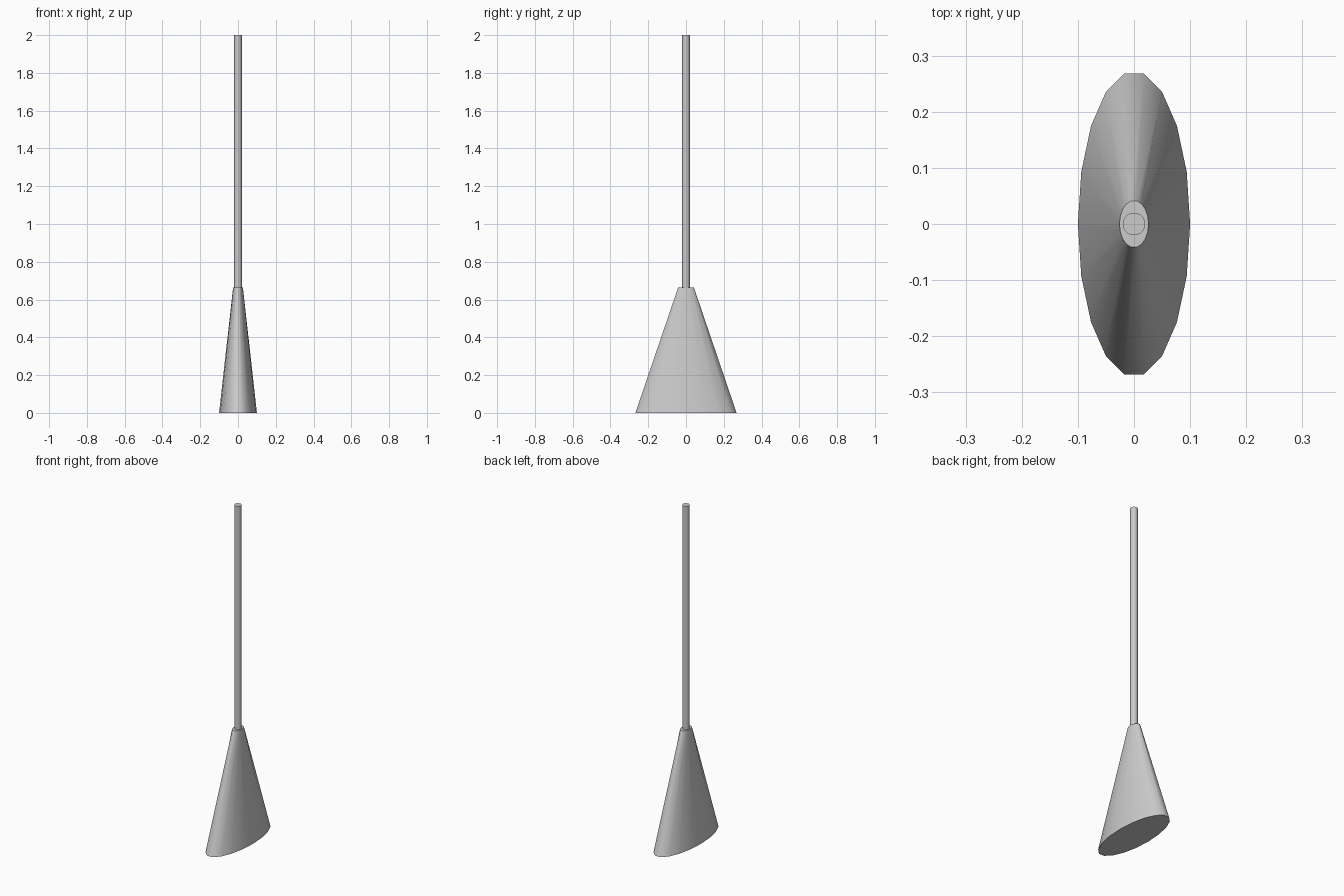
import bpy, math

if "Cube" in bpy.data.objects:
    bpy.data.objects.remove(bpy.data.objects["Cube"])


def frustum(name, sides, bottom, top, z0, z1):
    """Capped tapered tube; bottom and top are (x radius, y radius)."""
    verts = []
    for (rx, ry), z in ((bottom, z0), (top, z1)):
        for i in range(sides):
            a = 2 * math.pi * i / sides
            verts.append((rx * math.cos(a), ry * math.sin(a), z))
    faces = [(i, (i + 1) % sides, sides + (i + 1) % sides, sides + i) for i in range(sides)]
    faces.append(tuple(reversed(range(sides))))
    faces.append(tuple(range(sides, 2 * sides)))
    mesh = bpy.data.meshes.new(name)
    mesh.from_pydata(verts, [], faces)
    obj = bpy.data.objects.new(name, mesh)
    bpy.context.collection.objects.link(obj)
    bpy.ops.object.select_all(action='DESELECT')
    bpy.context.view_layer.objects.active = obj
    obj.select_set(True)
    bpy.ops.object.shade_smooth_by_angle(angle=math.radians(50))
    return obj


# Flared oval brush head
frustum("broom_head", 18, (0.1, 0.272), (0.026, 0.042), 0.0, 0.665)

# Round handle standing on the head
frustum("handle", 32, (0.02, 0.02), (0.02, 0.02), 0.665, 2.0)
